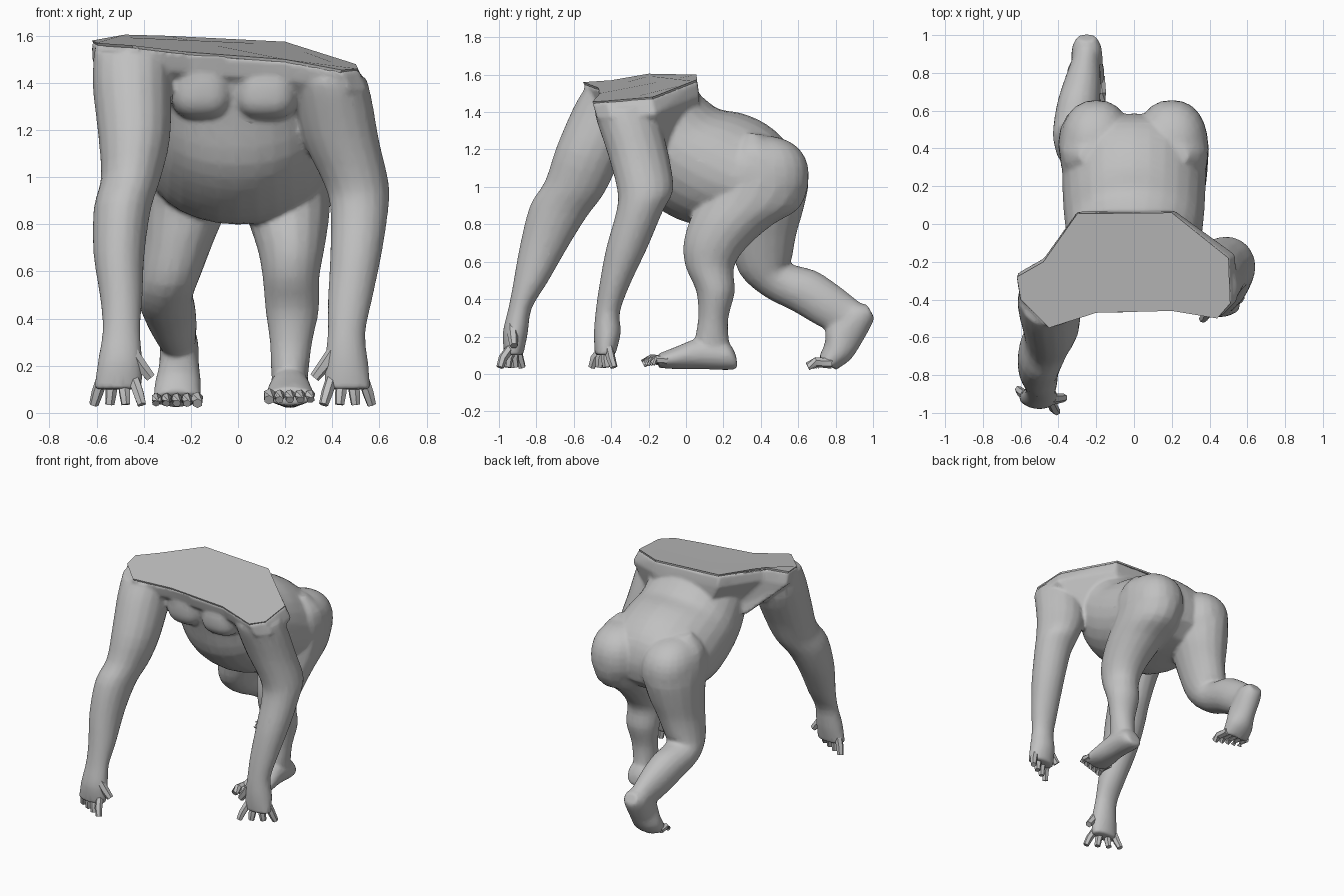
import bpy, bmesh, math
from mathutils import Vector

skin = bpy.data.materials.new("grey_skin")
skin.diffuse_color = (0.53, 0.53, 0.53, 1)


def finish(name, bm, angle=40):
    bmesh.ops.recalc_face_normals(bm, faces=bm.faces)
    me = bpy.data.meshes.new(name)
    bm.to_mesh(me)
    bm.free()
    ob = bpy.data.objects.new(name, me)
    bpy.context.collection.objects.link(ob)
    me.materials.append(skin)
    shade(ob, angle)
    return ob


def shade(ob, angle):
    bpy.ops.object.select_all(action='DESELECT')
    ob.select_set(True)
    bpy.context.view_layer.objects.active = ob
    bpy.ops.object.shade_smooth_by_angle(angle=math.radians(angle))


def skin_rings(bm, rings):
    """Bridge equal rings of points and close both ends."""
    vs = [[bm.verts.new(p) for p in r] for r in rings]
    n = len(vs[0])
    for a, b in zip(vs, vs[1:]):
        for i in range(n):
            j = (i + 1) % n
            bm.faces.new((a[i], a[j], b[j], b[i]))
    bm.faces.new(vs[0])
    bm.faces.new(vs[-1])


def smooth_rows(rows, steps=3):
    """Catmull-Rom interpolation between the section rows."""
    out = []
    for i in range(len(rows) - 1):
        p0, p1 = rows[max(i - 1, 0)], rows[i]
        p2, p3 = rows[i + 1], rows[min(i + 2, len(rows) - 1)]
        for s in range(steps):
            t = s / steps
            out.append([0.5 * (2 * b + (c - a) * t + (2 * a - 5 * b + 4 * c - d) * t * t
                               + (3 * b - a - 3 * c + d) * t ** 3)
                        for a, b, c, d in zip(p0, p1, p2, p3)])
    return out + [rows[-1]]


body = []


def loft(name, rows, sides=18):
    """Row: centre x, half width, then two opposite (y, z) outline points."""
    rings = []
    for x, w, y1, z1, y2, z2 in smooth_rows(rows):
        c = Vector((x, (y1 + y2) / 2, (z1 + z2) / 2))
        h = Vector((0, (y2 - y1) / 2, (z2 - z1) / 2))
        rings.append([c + Vector((w * math.cos(a), 0, 0)) + h * math.sin(a)
                      for a in (2 * math.pi * k / sides for k in range(sides))])
    bm = bmesh.new()
    skin_rings(bm, rings)
    body.append(finish(name, bm))


def muscle(name, centre, radii, power):
    """Slightly boxy ellipsoid."""
    bm = bmesh.new()
    bmesh.ops.create_uvsphere(bm, u_segments=24, v_segments=16, radius=1)
    for v in bm.verts:
        v.co = [c + r * math.copysign(abs(q) ** power, q)
                for c, r, q in zip(centre, radii, v.co)]
    body.append(finish(name, bm))


def digit(name, pts, r, sides=6):
    """Finger or toe: faceted tube along a short path."""
    pts = [Vector(p) for p in pts]
    rings = []
    for i, p in enumerate(pts):
        d = (pts[min(i + 1, len(pts) - 1)] - pts[max(i - 1, 0)]).normalized()
        u = d.cross(Vector((0.3, 1, 0.5))).normalized()
        v = d.cross(u)
        k = r * (0.8 if i == len(pts) - 1 else 1)
        rings.append([p + u * k * math.cos(a) + v * k * math.sin(a)
                      for a in (2 * math.pi * j / sides for j in range(sides))])
    bm = bmesh.new()
    skin_rings(bm, rings)
    finish(name, bm, 30)


# Torso: chest, belly and pelvis
loft("torso", [
    (-0.01, 0.33, -0.43, 1.45, 0.05, 1.52),
    (-0.01, 0.345, -0.38, 1.28, 0.10, 1.47),
    (0.0, 0.357, -0.31, 1.05, 0.18, 1.415),
    (0.0, 0.372, -0.17, 0.90, 0.30, 1.393),
    (0.0, 0.38, 0.02, 0.805, 0.43, 1.335),
    (0.0, 0.375, 0.22, 0.81, 0.54, 1.23),
    (0.0, 0.31, 0.36, 0.83, 0.585, 1.08),
    (0.0, 0.12, 0.46, 0.86, 0.565, 0.95)], 28)

# Shoulder block under the flat cut across the neck
cap = [(-0.62, -0.28, 1.58), (-0.48, -0.2, 1.605), (-0.3, 0.055, 1.6),
       (0.2, 0.06, 1.575), (0.5, -0.18, 1.48), (0.51, -0.42, 1.46),
       (0.44, -0.5, 1.455), (0.2, -0.46, 1.5), (-0.2, -0.47, 1.53),
       (-0.45, -0.55, 1.56), (-0.6, -0.4, 1.57)]
low = [(x * (1.0 if x < 0 else 1.08), y * 0.98 + 0.012, z - 0.09) for x, y, z in cap]
base = [(x * 0.62, y * 0.36 - 0.02 if y < 0 else y, z - 0.31) for x, y, z in cap]
bm = bmesh.new()
skin_rings(bm, [[(x * 1.005, y * 1.005, z - 0.007) for x, y, z in cap], low, base])
body.append(finish("shoulders", bm, 30))
bm = bmesh.new()
skin_rings(bm, [cap, [(x * 0.99, y * 0.99, z - 0.012) for x, y, z in cap]])
finish("neck_cut", bm, 30)

# Chest muscles and buttocks
muscle("left_chest_muscle", (-0.155, -0.31, 1.385), (0.137, 0.145, 0.14), 0.72)
muscle("right_chest_muscle", (0.118, -0.31, 1.365), (0.137, 0.145, 0.122), 0.72)
for side, s in (("left", -1), ("right", 1)):
    muscle(side + "_buttock", (s * 0.2, 0.395, 1.06), (0.194, 0.262, 0.215), 0.88)

# Arms down to the knuckles
loft("left_arm", [
    (-0.45, 0.16, -0.54, 1.53, -0.24, 1.55),
    (-0.45, 0.167, -0.605, 1.42, -0.24, 1.36),
    (-0.44, 0.152, -0.695, 1.21, -0.36, 1.12),
    (-0.455, 0.127, -0.755, 1.03, -0.44, 0.96),
    (-0.49, 0.122, -0.835, 0.90, -0.53, 0.84),
    (-0.505, 0.109, -0.89, 0.68, -0.63, 0.68),
    (-0.495, 0.09, -0.925, 0.48, -0.74, 0.49),
    (-0.495, 0.08, -0.95, 0.35, -0.825, 0.35),
    (-0.50, 0.095, -0.98, 0.22, -0.845, 0.22),
    (-0.51, 0.102, -0.972, 0.10, -0.87, 0.10)])
loft("right_arm", [
    (0.395, 0.15, -0.49, 1.41, -0.18, 1.43),
    (0.405, 0.162, -0.478, 1.35, -0.13, 1.32),
    (0.44, 0.16, -0.418, 1.17, -0.083, 1.13),
    (0.50, 0.139, -0.368, 0.98, -0.068, 0.98),
    (0.515, 0.124, -0.373, 0.87, -0.123, 0.87),
    (0.50, 0.109, -0.428, 0.67, -0.208, 0.67),
    (0.475, 0.094, -0.463, 0.48, -0.298, 0.48),
    (0.46, 0.08, -0.483, 0.34, -0.353, 0.33),
    (0.46, 0.092, -0.493, 0.22, -0.348, 0.22),
    (0.465, 0.099, -0.488, 0.10, -0.378, 0.10)])

# Fingers and thumbs, s points away from the body
for side, s, x, y in (("left", -1, -0.51, -0.92), ("right", 1, 0.465, -0.43)):
    for i in range(4):
        o = i - 1.5
        turn = o * 0.022
        digit(f"{side}_finger_{i + 1}",
              [(x + s * o * 0.046, y + turn * 0.5, 0.14),
               (x + s * o * 0.058, y + turn * 1.3 - 0.015, 0.085),
               (x + s * o * 0.068, y + turn * 1.8 - 0.015, 0.035)], 0.025)
    digit(side + "_thumb",
          [(x - s * 0.06, y - 0.01, 0.26), (x - s * 0.10, y - 0.005, 0.20),
           (x - s * 0.14, y, 0.15)], 0.028)

# Legs
loft("right_leg", [
    (0.19, 0.10, 0.30, 1.29, 0.42, 1.28),
    (0.20, 0.175, 0.21, 1.20, 0.56, 1.18),
    (0.20, 0.195, 0.16, 1.07, 0.655, 1.05),
    (0.205, 0.189, 0.09, 0.96, 0.61, 0.89),
    (0.215, 0.17, 0.018, 0.82, 0.468, 0.80),
    (0.225, 0.14, -0.015, 0.69, 0.328, 0.68),
    (0.225, 0.12, -0.002, 0.57, 0.257, 0.57),
    (0.23, 0.114, 0.055, 0.44, 0.262, 0.44),
    (0.225, 0.09, 0.065, 0.30, 0.227, 0.30),
    (0.22, 0.08, 0.048, 0.18, 0.23, 0.18),
    (0.22, 0.07, 0.06, 0.08, 0.25, 0.08)])
loft("left_leg", [
    (-0.19, 0.10, 0.30, 1.29, 0.42, 1.28),
    (-0.20, 0.175, 0.21, 1.20, 0.56, 1.18),
    (-0.205, 0.195, 0.18, 1.06, 0.655, 1.05),
    (-0.22, 0.18, 0.22, 0.88, 0.632, 0.89),
    (-0.25, 0.15, 0.238, 0.72, 0.592, 0.75),
    (-0.29, 0.13, 0.283, 0.54, 0.568, 0.62),
    (-0.31, 0.12, 0.413, 0.418, 0.562, 0.588),
    (-0.295, 0.114, 0.568, 0.338, 0.692, 0.552),
    (-0.275, 0.10, 0.678, 0.273, 0.802, 0.482),
    (-0.26, 0.082, 0.758, 0.233, 0.892, 0.412),
    (-0.25, 0.074, 0.82, 0.22, 0.95, 0.367)])

# Feet from heel to ball
loft("right_foot", [
    (0.22, 0.05, 0.277, 0.028, 0.267, 0.10),
    (0.22, 0.08, 0.22, 0.02, 0.22, 0.17),
    (0.22, 0.085, 0.08, 0.025, 0.07, 0.19),
    (0.22, 0.099, -0.05, 0.025, -0.05, 0.147),
    (0.22, 0.104, -0.15, 0.033, -0.15, 0.107)])
loft("left_foot", [
    (-0.25, 0.05, 1.007, 0.30, 0.967, 0.372),
    (-0.25, 0.079, 0.99, 0.255, 0.86, 0.372),
    (-0.25, 0.085, 0.927, 0.143, 0.753, 0.26),
    (-0.255, 0.099, 0.877, 0.073, 0.743, 0.17),
    (-0.26, 0.10, 0.80, 0.02, 0.71, 0.09)])

# Toes, the first one is the big toe
for side, s, x, y, z in (("right", 1, 0.22, -0.13, 0.07), ("left", -1, -0.26, 0.75, 0.055)):
    for i in range(5):
        o = (i - 2) * 0.041 * s
        reach = 0.1 - 0.012 * i
        digit(f"{side}_toe_{i + 1}",
              [(x + o, y + 0.03, z), (x + o * 1.05, y - reach * 0.55, z + 0.008),
               (x + o * 1.08, y - reach, z - 0.015)], 0.027 if i == 0 else 0.022)

# Fuse the large masses into one continuous skin
bpy.ops.object.select_all(action='DESELECT')
for ob in body:
    ob.select_set(True)
bpy.context.view_layer.objects.active = body[0]
bpy.ops.object.join()
skin_body = body[0]
skin_body.name = "body"
fuse = skin_body.modifiers.new("fuse", 'REMESH')
fuse.mode, fuse.voxel_size = 'VOXEL', 0.012
soften = skin_body.modifiers.new("soften", 'SMOOTH')
soften.factor, soften.iterations = 0.5, 5
reduce = skin_body.modifiers.new("reduce", 'DECIMATE')
reduce.ratio = 0.25
for m in ("fuse", "soften", "reduce"):
    bpy.ops.object.modifier_apply(modifier=m)
if not skin_body.data.materials:
    skin_body.data.materials.append(skin)
shade(skin_body, 50)
